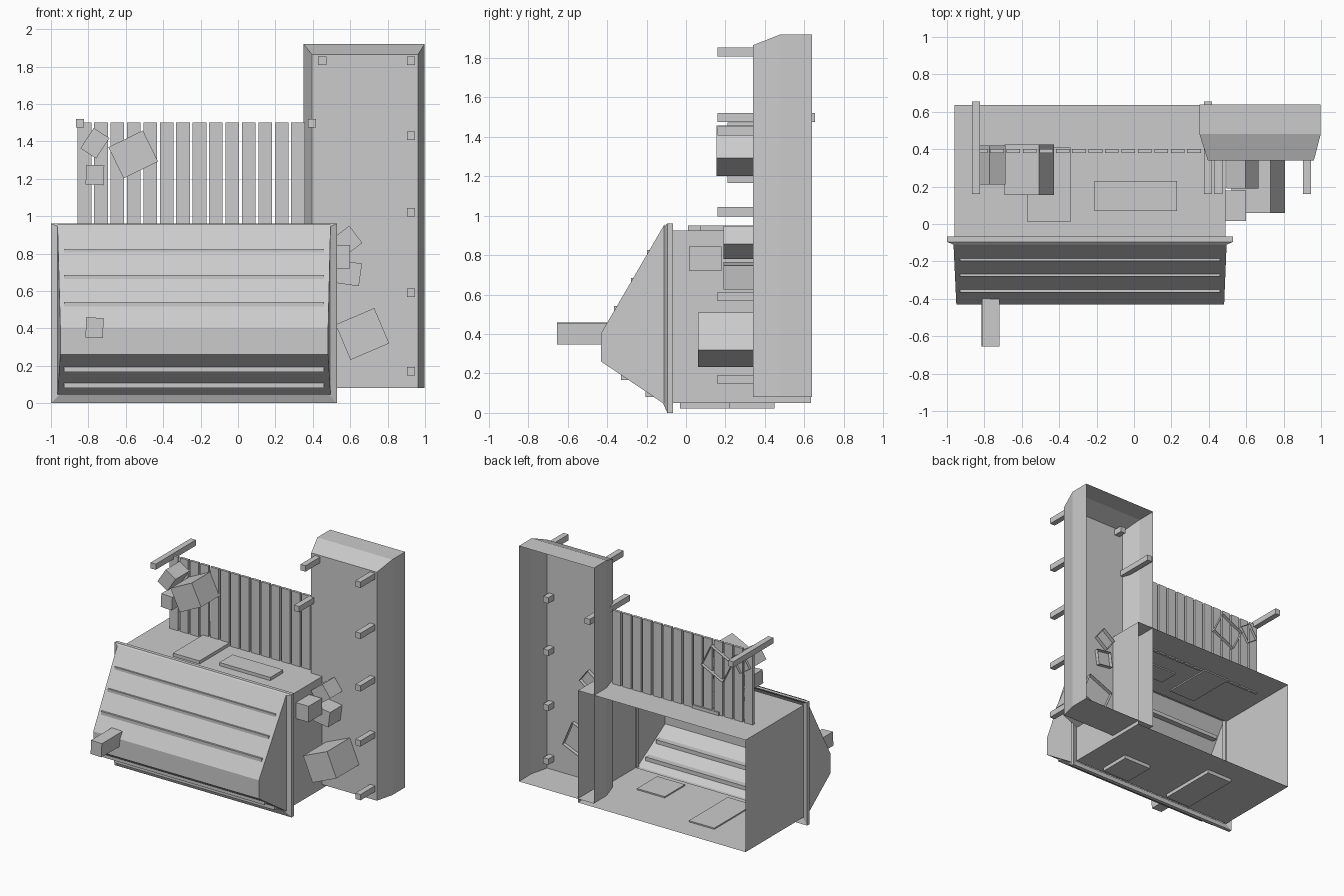
import bpy, bmesh, math
from mathutils import Matrix, Vector

if "Cube" in bpy.data.objects:
    bpy.data.objects.remove(bpy.data.objects["Cube"])


def finish(name, bm):
    me = bpy.data.meshes.new(name)
    bm.to_mesh(me)
    bm.free()
    ob = bpy.data.objects.new(name, me)
    bpy.context.collection.objects.link(ob)
    return ob


def box(name, x, y, z, turn=0, open_sides=()):
    """Box from ranges, turned about y, with faces along open_sides removed."""
    bm = bmesh.new()
    bmesh.ops.create_cube(bm, size=1)
    bm.normal_update()
    gone = [f for f in bm.faces for d in open_sides if f.normal.dot(Vector(d)) > 0.9]
    bmesh.ops.delete(bm, geom=gone, context='FACES_ONLY')
    size = [r[1] - r[0] for r in (x, y, z)]
    mid = [(r[1] + r[0]) / 2 for r in (x, y, z)]
    m = (Matrix.Translation(mid) @ Matrix.Rotation(math.radians(-turn), 4, 'Y')
         @ Matrix.Diagonal((*size, 1)))
    bm.transform(m)
    return finish(name, bm)


def crate(name, cx, cz, w, h, y, turn):
    """Block sticking out of a wall, open at the back."""
    return box(name, (cx - w / 2, cx + w / 2), y, (cz - h / 2, cz + h / 2), turn, [BACK])


def loft(name, loops, wrap=False, cap=False):
    """Join equal-length point loops with quads."""
    bm = bmesh.new()
    rings = [[bm.verts.new(p) for p in lp] for lp in loops]
    pairs = list(zip(rings, rings[1:])) + ([(rings[-1], rings[0])] if wrap else [])
    for a, b in pairs:
        n = len(a)
        for i in range(n):
            j = (i + 1) % n
            bm.faces.new((a[i], a[j], b[j], b[i]))
    if cap:
        bm.faces.new(rings[0])
    bmesh.ops.recalc_face_normals(bm, faces=bm.faces)
    return finish(name, bm)


def rect(x0, x1, z0, z1, y):
    return [(x0, y, z0), (x1, y, z0), (x1, y, z1), (x0, y, z1)]


BACK, FRONT = (0, 1, 0), (0, -1, 0)

# Low body: tube open at front and back
box("low_body", (-0.96, 0.49), (-0.08, 0.635), (0.05, 0.925), 0, [BACK, FRONT])

# Flared rim round the body's front opening
rim = []
for inset, y in ((0.045, -0.115), (0.0, -0.095), (0.0, -0.067), (0.045, -0.08)):
    rim.append(rect(-1 + inset, 0.53 - inset, inset, 0.96 - inset * 0.4, y))
loft("front_rim", rim, wrap=True)

# Wedge-shaped front hood, open at the back
hood = loft("front_hood", [rect(-0.95, 0.482, 0.26, 0.405, -0.43),
                           rect(-0.965, 0.495, 0.045, 0.955, -0.11)], cap=True)

# Horizontal slats across the hood
for i, (y, z) in enumerate(((-0.197, 0.795), (-0.28, 0.655), (-0.365, 0.512),
                            (-0.33, 0.168), (-0.205, 0.08))):
    box(f"hood_slat_{i}", (-0.93, 0.46), (y, y + 0.045), (z, z + 0.03))

# Thin slabs set in the body's roof and floor
for i, (x, y) in enumerate((((-0.57, -0.34), (0.01, 0.41)), ((-0.21, 0.23), (0.07, 0.23)))):
    box(f"roof_slab_{i}", x, y, (0.915, 0.95))
for i, (x, y) in enumerate((((-0.56, -0.34), (-0.03, 0.45)), ((0.03, 0.27), (-0.03, 0.22)))):
    box(f"floor_slab_{i}", x, y, (0.022, 0.06))

# Plank fence on the roof
for i in range(14):
    x = -0.857 + i * 0.0878
    box(f"fence_plank_{i}", (x, x + 0.073), (0.38, 0.4), (0.915, 1.5))

# Tall case: chamfered front, open back
loft("tall_case", [rect(0.395, 0.962, 0.08, 1.865, 0.34),
                   rect(0.35, 0.998, 0.08, 1.92, 0.48),
                   rect(0.35, 0.998, 0.08, 1.92, 0.638)], cap=True)

# Pegs on the tall case and long bars at the fence ends
pegs = [(0.45, 1.83)] + [(0.925, z) for z in (1.83, 1.43, 1.02, 0.59, 0.17)]
for i, (x, z) in enumerate(pegs):
    box(f"case_peg_{i}", (x - 0.022, x + 0.022), (0.16, 0.41), (z - 0.023, z + 0.023))
for i, x in enumerate((-0.845, 0.395)):
    box(f"fence_bar_{i}", (x - 0.022, x + 0.022), (0.16, 0.655), (1.475, 1.52))

# Tilted crates: on the fence, beside the body, and on the hood
crate("fence_crate_large", -0.56, 1.33, 0.205, 0.185, (0.155, 0.425), 26)
crate("fence_crate_upper", -0.765, 1.39, 0.10, 0.13, (0.21, 0.42), -33)
crate("fence_crate_lower", -0.765, 1.22, 0.095, 0.105, (0.21, 0.37), -3)
crate("case_crate_large", 0.665, 0.37, 0.225, 0.205, (0.06, 0.37), 23)
crate("case_crate_upper", 0.58, 0.865, 0.125, 0.115, (0.19, 0.37), 37)
crate("case_crate_middle", 0.59, 0.695, 0.13, 0.122, (0.19, 0.37), -8)
crate("side_crate", 0.54, 0.782, 0.12, 0.125, (0.015, 0.18), 0)
crate("hood_crate", -0.767, 0.403, 0.093, 0.108, (-0.655, -0.395), -2)
